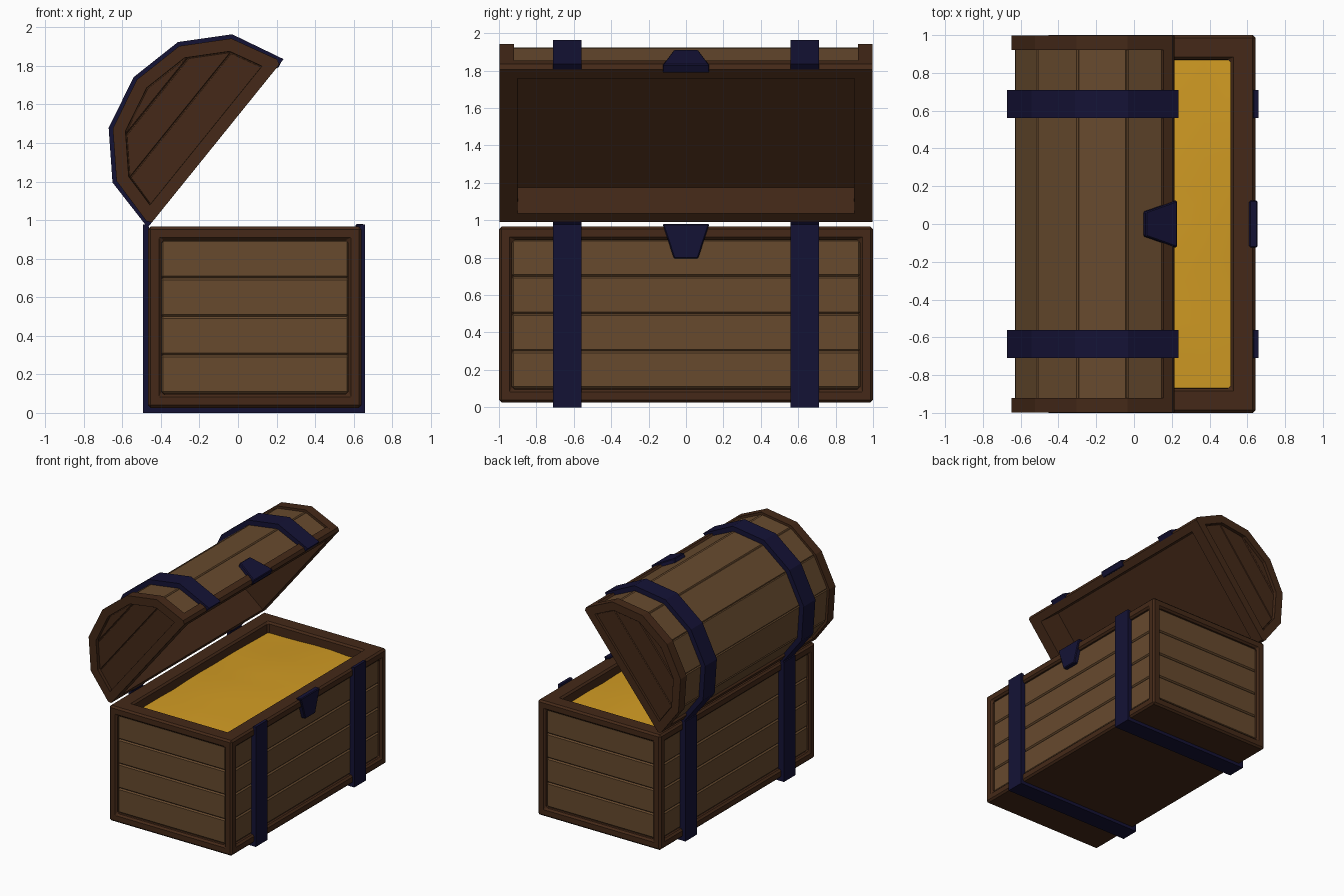
import bpy, bmesh, math, random
from mathutils import Matrix, Vector

if "Cube" in bpy.data.objects:
    bpy.data.objects.remove(bpy.data.objects["Cube"])

random.seed(3)


def material(name, rgb):
    m = bpy.data.materials.new(name)
    m.diffuse_color = (*rgb, 1)
    m.use_nodes = True
    m.node_tree.nodes["Principled BSDF"].inputs["Base Color"].default_value = m.diffuse_color
    return m


FRAME = material("dark_wood", (0.058, 0.022, 0.009))
PLANK = material("light_wood", (0.135, 0.068, 0.027))
IRON = material("navy_iron", (0.007, 0.006, 0.036))
GOLD = material("gold", (0.64, 0.33, 0.017))


def finish(name, bm, mats, matrix=None, bevel=0.0):
    me = bpy.data.meshes.new(name)
    bm.to_mesh(me)
    bm.free()
    ob = bpy.data.objects.new(name, me)
    bpy.context.collection.objects.link(ob)
    for m in mats:
        me.materials.append(m)
    if matrix is not None:
        ob.matrix_world = matrix
    if bevel:
        b = ob.modifiers.new("bevel", 'BEVEL')
        b.width = bevel
        b.segments = 1
        b.limit_method = 'ANGLE'
        b.angle_limit = math.radians(50)
    return ob


def prism(pts, a, b, axis='Y'):
    """Polygon extruded along Y (pts are x,z) or along X (pts are y,z)."""
    bm = bmesh.new()
    put = (lambda p, t: (p[0], t, p[1])) if axis == 'Y' else (lambda p, t: (t, p[0], p[1]))
    r0 = [bm.verts.new(put(p, a)) for p in pts]
    r1 = [bm.verts.new(put(p, b)) for p in pts]
    bm.faces.new(r0)
    bm.faces.new(r1)
    for i in range(len(pts)):
        j = (i + 1) % len(pts)
        bm.faces.new((r0[i], r0[j], r1[j], r1[i]))
    bmesh.ops.recalc_face_normals(bm, faces=bm.faces[:])
    bm.normal_update()
    return bm


def inset(bm, faces, width, depth=0.0):
    bmesh.ops.inset_individual(bm, faces=faces, thickness=width, depth=depth,
                               use_even_offset=True)
    bm.normal_update()


def recess(bm, faces, border, depth):
    inset(bm, faces, border)
    inset(bm, faces, 0.001, -depth)


def box(name, lo, hi, mat, bevel):
    bm = prism([(lo[0], lo[2]), (hi[0], lo[2]), (hi[0], hi[2]), (lo[0], hi[2])], lo[1], hi[1])
    return finish(name, bm, [mat], bevel=bevel)


# Chest body: framed box with recessed sides and a hollow top
X0, X1, Z0, Z1 = -0.467, 0.642, 0.026, 0.966
bm = prism([(X0, Z0), (X1, Z0), (X1, Z1), (X0, Z1)], -1, 1)
sides = [f for f in bm.faces if abs(f.normal.z) < 0.5]
top = [f for f in bm.faces if f.normal.z > 0.5]
recess(bm, sides, 0.07, 0.045)
recess(bm, top, 0.13, 0.15)
finish("chest_frame", bm, [FRAME], bevel=0.014)

# Planks on the four sides
for i in range(4):
    za, zb = 0.1 + 0.2 * i, 0.3 + 0.2 * i
    for s, tag in ((-1, "front"), (1, "back")):
        y = sorted((s * 0.978, s * 0.95))
        box(f"{tag}_plank", (X0 + 0.067, y[0], za), (X1 - 0.067, y[1], zb), PLANK, 0.01)
    for xa, xb, tag in ((X0 + 0.022, X0 + 0.05, "left"), (X1 - 0.05, X1 - 0.022, "right")):
        box(f"{tag}_plank", (xa, -0.932, za), (xb, 0.932, zb), PLANK, 0.01)

# Gently heaped gold filling
bm = bmesh.new()
bmesh.ops.create_grid(bm, x_segments=6, y_segments=10, size=1)
for v in bm.verts:
    h = math.cos(v.co.x * 1.4) * math.cos(v.co.y * 1.4)
    v.co = Vector((0.0875 + v.co.x * 0.428, v.co.y * 0.875,
                   0.88 + 0.035 * h + random.uniform(-0.005, 0.005)))
for f in bm.faces:
    f.smooth = True
finish("gold_filling", bm, [GOLD])

# Open lid: modelled closed with its hinge at the origin, then swung back
LID = Matrix.Translation((-0.455, 0, 0.978)) @ Matrix.Rotation(math.radians(-51.1), 4, 'Y')
MID = 0.54
ARC = [(0.065, 0.278), (0.265, 0.464), (MID, 0.526), (0.815, 0.464), (1.015, 0.278)]
PROFILE = [(0.015, 0), (0, 0.025)] + ARC + [(1.08, 0.025), (1.065, 0)]


def scaled(pts, s):
    return [(MID + (u - MID) * s, n * s) for u, n in pts]


# Lid core: plank facets outside, hollow underneath
bm = prism(scaled(PROFILE, 0.95), -0.935, 0.935)
outer = [f for f in bm.faces if abs(f.normal.y) < 0.5 and f.calc_area() > 0.25 and f.normal.z > -0.5]
under = [f for f in bm.faces if f.normal.z < -0.9]
for f in outer:
    f.material_index = 1
inset(bm, outer, 0.006, 0.008)
recess(bm, under, 0.035, 0.22)
finish("lid_planks", bm, [FRAME, PLANK], LID)

# Lid end caps with a recessed, planked panel
for s, tag in ((-1, "front"), (1, "back")):
    bm = prism(PROFILE, *sorted((s * 0.92, s * 0.998)))
    face = [f for f in bm.faces if f.normal.y * s > 0.5]
    recess(bm, face, 0.065, 0.03)
    for n in (0.235, 0.39):
        panel = [f for f in bm.faces if f.normal.y * s > 0.9
                 and abs(f.calc_center_median().y * s - 0.968) < 0.004]
        geom = panel + list({e for f in panel for e in f.edges}) + list({v for f in panel for v in f.verts})
        bmesh.ops.bisect_plane(bm, geom=geom, plane_co=(0, 0, n), plane_no=(0, 0, 1))
        bm.normal_update()
    panel = [f for f in bm.faces if f.normal.y * s > 0.9
             and abs(f.calc_center_median().y * s - 0.968) < 0.004]
    inset(bm, panel, 0.006, 0.01)
    finish(f"lid_{tag}_cap", bm, [FRAME], LID, 0.01)

# Lid bottom rails along hinge and opening edge
rail = [(1.065, 0), (1.08, 0.025), (1.066, 0.075), (1.02, 0.075), (1.02, 0)]
finish("lid_front_rail", prism(rail, -0.93, 0.93), [FRAME], LID)
finish("lid_hinge_rail", prism([(2 * MID - u, n) for u, n in rail], -0.93, 0.93), [FRAME], LID)

# Iron straps around body and lid
path = [(0, 0)] + ARC + [(1.08, 0)]
lid_strap = scaled(path, 1.04) + scaled(path, 0.965)[::-1]
body_strap = [(-0.492, 0.977), (-0.492, 0), (0.658, 0), (0.658, 0.977),
              (0.634, 0.977), (0.615, 0.9), (0.615, 0.03), (-0.44, 0.03), (-0.44, 0.9), (-0.468, 0.977)]
for y in (-0.71, 0.56):
    finish("body_strap", prism(body_strap, y, y + 0.15), [IRON])
    finish("lid_strap", prism(lid_strap, y, y + 0.15), [IRON], LID)

# Latch plates on body and lid
plate = [(-0.125, 0), (0.125, 0), (0.092, 0.1), (0.065, 0.185),
         (-0.065, 0.185), (-0.092, 0.1)]
finish("body_latch", prism([(y, 0.98 - h) for y, h in plate], 0.61, 0.654, 'X'), [IRON], bevel=0.006)
tilt = LID @ Matrix.Translation((1.08, 0, 0)) @ Matrix.Rotation(math.radians(-13.5), 4, 'Y')
finish("lid_latch", prism(plate, -0.035, 0.017, 'X'), [IRON], tilt, 0.006)
